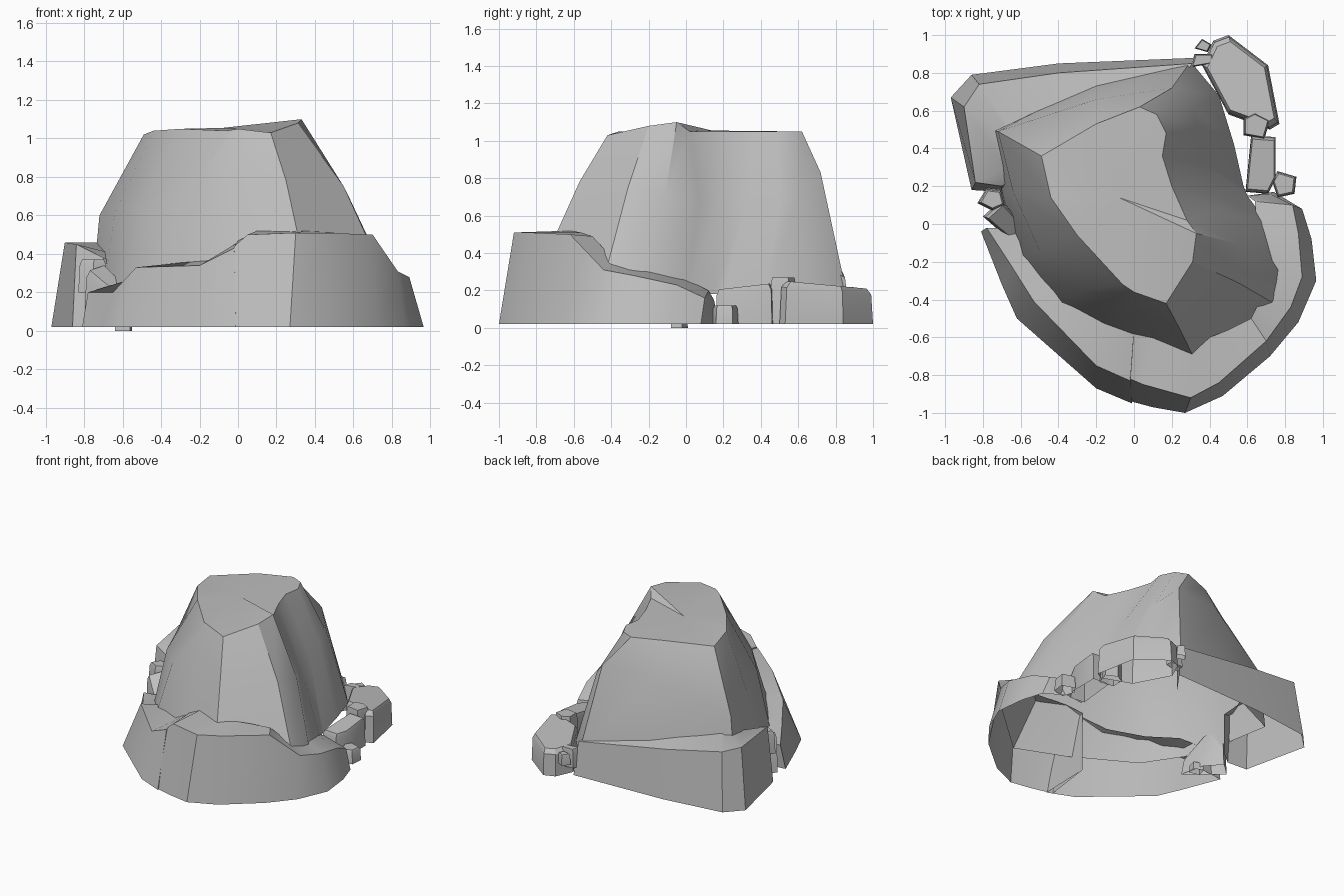
import bpy
import math

stone = bpy.data.materials.new("grey stone")
stone.diffuse_color = (0.52, 0.52, 0.52, 1)


def add_object(name, verts, faces):
    mesh = bpy.data.meshes.new(name)
    mesh.from_pydata(verts, [], faces)
    mesh.materials.append(stone)
    obj = bpy.data.objects.new(name, mesh)
    bpy.context.collection.objects.link(obj)
    bpy.ops.object.select_all(action='DESELECT')
    obj.select_set(True)
    bpy.context.view_layer.objects.active = obj
    bpy.ops.object.shade_smooth_by_angle(angle=math.radians(32))
    return obj


def loft(name, rings, peak):
    """Join closed rings of equal length and fan the last one to a peak."""
    n = len(rings[0])
    verts = [p for ring in rings for p in ring] + [peak]
    faces = []
    for r in range(len(rings) - 1):
        for i in range(n):
            j = (i + 1) % n
            faces.append((r * n + i, r * n + j, r * n + n + j, r * n + n + i))
    last = (len(rings) - 1) * n
    faces += [(last + i, last + (i + 1) % n, len(verts) - 1) for i in range(n)]
    return add_object(name, verts, faces)


def ledge(name, stations, floor=0.02):
    """Curved wall: each station is foot xy, rim xyz, inner xyz; open below."""
    verts, faces = [], []
    for fx, fy, rx, ry, rz, ix, iy, iz in stations:
        verts += [(fx, fy, floor), (rx, ry, rz), (ix, iy, iz), (ix, iy, floor)]
    for s in range(len(stations) - 1):
        a, b = 4 * s, 4 * s + 4
        faces += [(a + k, b + k, b + k + 1, a + k + 1) for k in range(2)]
    e = len(verts) - 4
    faces += [(0, 1, 2, 3), (e + 3, e + 2, e + 1, e)]
    return add_object(name, verts, faces)


def boulder(name, outline, z0, z1, taper=0.85, tilt=(0, 0)):
    """Faceted stone from a footprint, with a bevelled, tilted top."""
    cx = sum(p[0] for p in outline) / len(outline)
    cy = sum(p[1] for p in outline) / len(outline)

    def ring(scale, z, lean):
        return [(cx + (x - cx) * scale, cy + (y - cy) * scale,
                 z + lean * ((x - cx) * tilt[0] + (y - cy) * tilt[1]))
                for x, y in outline]
    h = z1 - z0
    rings = [ring(1, z0, 0), ring((1 + taper) / 2 + 0.03, z0 + h * 0.85, 1), ring(taper, z1, 1)]
    return loft(name, rings, (cx, cy, z1))


# Main crag: foot, shoulder and summit outlines running counter-clockwise
foot = [(-.76, .5), (-.7, .16), (-.6, -.17), (-.42, -.44), (.04, -.7), (.38, -.84), (.81, -.46),
        (.82, -.28), (.71, .0), (.6, .15), (.58, .2), (.53, .42), (.45, .68), (.3, .86), (-.2, .76)]
shoulder = [(-.72, .49, .6), (-.64, .17, .62), (-.5, -.14, .65), (-.3, -.36, .68), (-.04, -.43, .85),
            (.25, -.57, .78), (.55, -.31, .75), (.57, -.11, .71), (.46, .07, .67), (.41, .18, .62),
            (.38, .32, .65), (.33, .5, .68), (.32, .61, .71), (.2, .72, .83), (-.2, .66, .82)]
summit = [(-.49, .36, 1.02), (-.44, .14, 1.04), (-.3, -.06, 1.05), (-.06, -.32, 1.04),
          (.0, -.36, 1.05), (.17, -.42, 1.03), (.31, -.2, 1.08), (.33, -.05, 1.1),
          (.28, .02, 1.05), (.2, .2, 1.05), (.15, .36, 1.05), (.17, .48, 1.05), (.12, .58, 1.05),
          (.03, .62, 1.05), (-.2, .53, 1.05)]
loft("main_crag", [[(x, y, .18) for x, y in foot], shoulder, summit], (-.08, .14, 1.055))

# Low walls wrapping the foot of the crag
ledge("front_right_ledge", [
    (-.05, -.93, -.02, -.82, .44, 0, -.55, .47), (.1, -.97, .05, -.85, .5, .1, -.6, .52),
    (.27, -1, .3, -.92, .51, .35, -.62, .52), (.47, -.91, .45, -.84, .51, .5, -.56, .51),
    (.72, -.7, .7, -.62, .5, .62, -.5, .49), (.87, -.52, .83, -.44, .31, .68, -.38, .36),
    (.965, -.3, .89, -.28, .28, .7, -.2, .31), (.94, -.08, .87, -.05, .23, .65, 0, .26),
    (.89, .08, .84, .1, .16, .64, .12, .2), (.74, .17, .72, .16, .1, .6, .15, .15)])
ledge("front_left_ledge", [
    (-.81, -.04, -.78, -.02, .2, -.64, -.02, .2), (-.7, -.32, -.65, -.22, .2, -.52, -.13, .28),
    (-.62, -.5, -.53, -.41, .33, -.38, -.33, .33), (-.2, -.87, -.2, -.75, .34, -.15, -.48, .37),
    (-.01, -.95, -.02, -.83, .43, 0, -.58, .46)])
ledge("back_left_slab", [
    (.33, .88, .31, .85, .27, .2, .7, .35), (-.4, .85, -.4, .8, .38, -.4, .62, .42),
    (-.86, .79, -.82, .74, .45, -.65, .5, .47), (-.97, .67, -.9, .62, .46, -.65, .45, .46),
    (-.86, .18, -.84, .22, .45, -.68, .3, .41), (-.7, .17, -.7, .2, .38, -.6, .25, .33)])

# Boulders behind the right side
boulder("back_right_boulder", [(.36, .84), (.5, .58), (.72, .5), (.77, .53), (.71, .84), (.5, 1), (.42, .97)],
        .02, .23, .86, (0, -.08))
boulder("right_upper_block", [(.58, .47), (.69, .45), (.72, .55), (.64, .59), (.58, .56)], .02, .27, .85)
boulder("right_lower_block", [(.59, .17), (.71, .16), (.75, .24), (.75, .46), (.62, .47)], .02, .22, .88, (0, .1))

# Loose stones
boulder("right_pebble", [(.76, .14), (.85, .16), (.86, .25), (.76, .28), (.73, .23)], .02, .12, .8)
boulder("back_pebble", [(.32, .93), (.39, .91), (.41, .95), (.36, .98)], .12, .2, .8)
boulder("back_chip", [(.3, .83), (.42, .85), (.42, .9), (.32, .9)], .08, .22, .8)
boulder("left_pebble", [(-.83, .11), (-.75, .07), (-.68, .1), (-.7, .18), (-.78, .19)], .2, .37, .75)
boulder("left_shard", [(-.8, .04), (-.72, -.03), (-.56, -.16), (-.6, .02), (-.7, .13)], .02, .27, .75, (-.2, .5))
boulder("left_base_chip", [(-.64, -.06), (-.56, -.08), (-.55, -.02), (-.62, .01)], 0, .06, .8)
